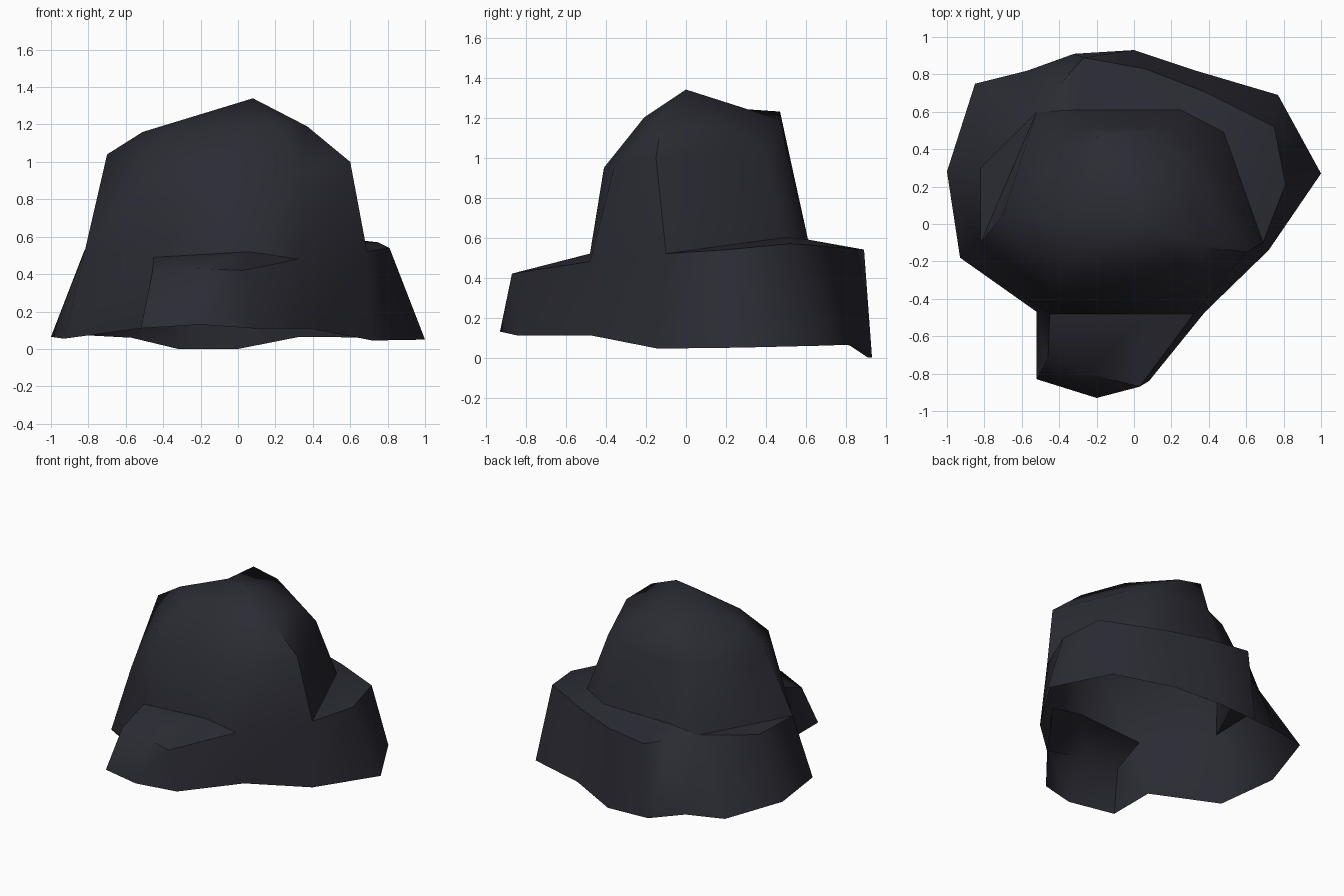
import bpy, bmesh, math

if "Cube" in bpy.data.objects:
    bpy.data.objects.remove(bpy.data.objects["Cube"])

bm = bmesh.new()


def face(*pts):
    bm.faces.new([bm.verts.new(p) for p in pts])


def loft(a, b):
    """Bridge two closed rings of equal length."""
    for i in range(len(a)):
        j = (i + 1) % len(a)
        face(a[i], a[j], b[j], b[i])


# Lower edge of the skirt, counter-clockwise from the front left corner
rim = [(-.52, -.83, .11), (-.2, -.93, .13), (.08, -.84, .11), (.38, -.47, .11),
       (.72, -.14, .045), (1, .27, .05), (.77, .69, .06), (.33, .82, .065),
       (0, .93, 0), (-.32, .91, 0), (-.57, .82, .06), (-.85, .75, .075),
       (-1, .28, .065), (-.93, -.18, .055), (-.52, -.47, .11)]

# Upper edge of the skirt: visor, right side, back, left side
edge = [(-.46, -.72, .40), (-.24, -.80, .43), (.03, -.87, .42), (.32, -.48, .48),
        (.69, -.10, .52), (.81, .21, .54), (.75, .52, .57), (.37, .71, .555),
        (.06, .83, .545), (-.27, .89, .54), (-.40, .74, .55), (-.52, .60, .56),
        (-.82, .30, .53), (-.82, -.10, .52), (-.45, -.48, .49)]
loft(rim, edge)
v1, v2, v3, fr, sr, h, g, f, e, d, m, c, b, sl, fl = edge

# Crown rings from the base up
fm, br, b1, b2 = (.06, -.48, .52), (.48, .49, .60), (.25, .61, .59), (-.30, .61, .59)
base = [fl, fm, fr, sr, br, b1, b2, c, sl]
shoulder = [(-.42, -.38, .95), (.06, -.41, .95), (.34, -.36, .95),
            (.60, -.15, 1.0), (.37, .40, 1.0), (.18, .51, 1.0),
            (-.23, .52, 1.0), (-.42, .44, 1.0), (-.70, .05, 1.04)]
top = [(-.33, -.17, 1.17), (.06, -.21, 1.20), (.22, -.18, 1.20),
       (.37, -.12, 1.19), (.27, .35, 1.10), (.0, .47, 1.19),
       (-.20, .47, 1.23), (-.34, .36, 1.14), (-.51, .04, 1.16)]
loft(base, shoulder)
loft(shoulder, top)

# Crown cap: peak at the front, lower hump behind it
peak, hump = (.08, .0, 1.34), (-.20, .18, 1.25)
for i in range(9):
    face(top[i], top[(i + 1) % 9], hump if 5 <= i <= 7 else peak)
face(top[5], hump, peak)
face(hump, top[8], peak)

# Visor top
face(fl, v1, v2, fm)
face(v2, v3, fm)
face(v3, fr, fm)

# Brim ledge: left corner, then across the back to the right side
face(sl, c, b)
for q in ((c, b2, d, m), (d, b2, b1, e), (e, b1, f), (f, b1, br, g),
          (g, br, h), (h, br, sr)):
    face(*q)

bmesh.ops.remove_doubles(bm, verts=bm.verts, dist=.001)
bmesh.ops.recalc_face_normals(bm, faces=bm.faces)
mesh = bpy.data.meshes.new("hat_shell")
bm.to_mesh(mesh)
bm.free()
hat = bpy.data.objects.new("hat_shell", mesh)
bpy.context.collection.objects.link(hat)

# Single dark charcoal colour
mat = bpy.data.materials.new("charcoal")
mat.diffuse_color = (.024, .024, .034, 1)
mat.use_nodes = True
mat.node_tree.nodes["Principled BSDF"].inputs["Base Color"].default_value = mat.diffuse_color
mesh.materials.append(mat)

bpy.context.view_layer.objects.active = hat
hat.select_set(True)
bpy.ops.object.shade_smooth_by_angle(angle=math.radians(55))
